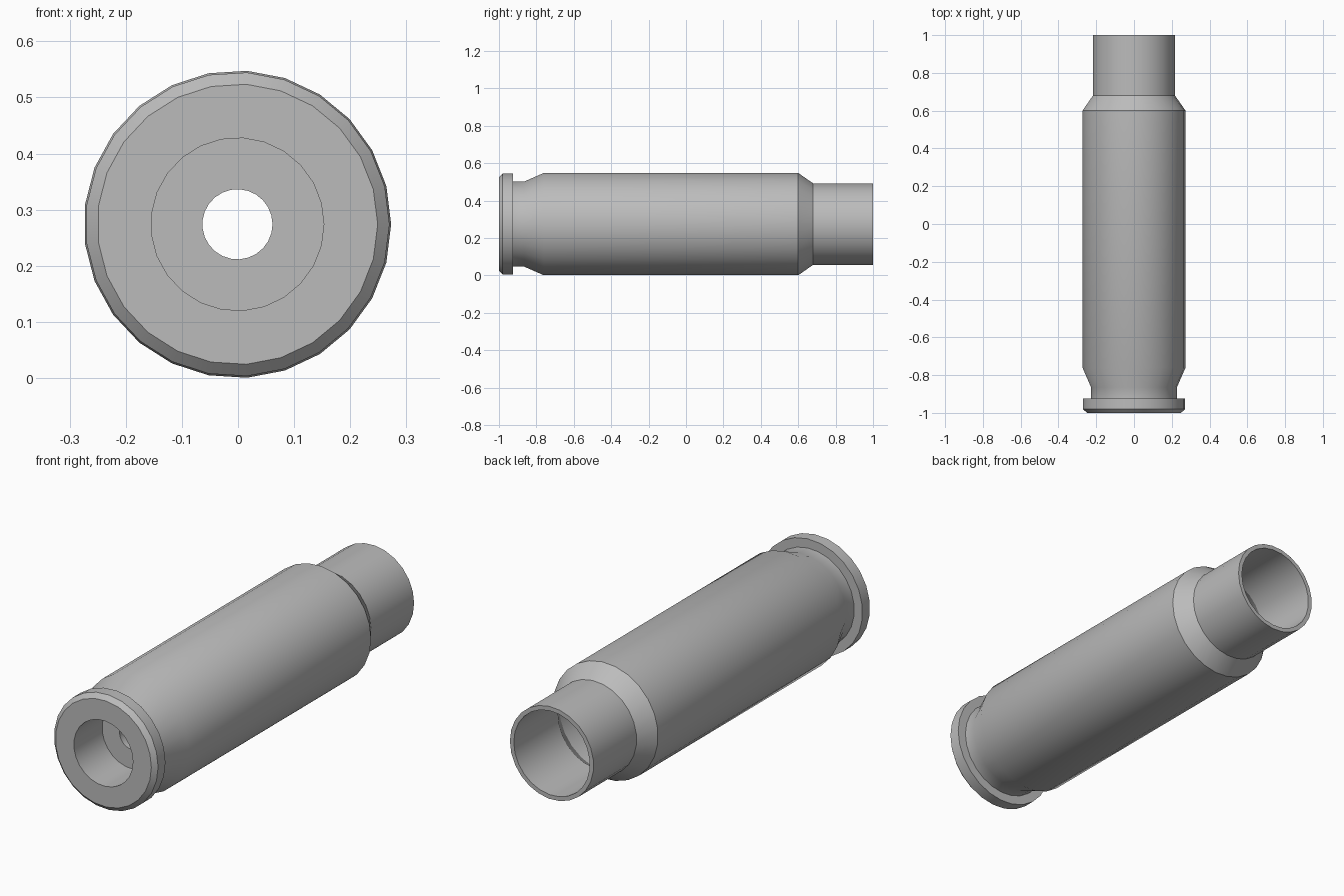
import bpy, bmesh, math

SIDES = 25
RADIUS = 0.274

if "Cube" in bpy.data.objects:
    bpy.data.objects.remove(bpy.data.objects["Cube"], do_unlink=True)

# Single plain metal colour
metal = bpy.data.materials.new("grey metal")
metal.use_nodes = True
grey = (0.5, 0.5, 0.5, 1)
metal.diffuse_color = grey
metal.node_tree.nodes["Principled BSDF"].inputs["Base Color"].default_value = grey


def revolve(name, profile):
    """Spin a closed (y, radius) profile around the long axis."""
    bm = bmesh.new()
    rings = []
    for y, r in profile:
        ring = []
        for i in range(SIDES):
            a = math.tau * i / SIDES
            ring.append(bm.verts.new((r * math.cos(a), y, r * math.sin(a))))
        rings.append(ring)
    for k, ring in enumerate(rings):
        after = rings[(k + 1) % len(rings)]
        for i in range(SIDES):
            j = (i + 1) % SIDES
            bm.faces.new((ring[i], ring[j], after[j], after[i]))
    bmesh.ops.recalc_face_normals(bm, faces=bm.faces)
    mesh = bpy.data.meshes.new(name)
    bm.to_mesh(mesh)
    bm.free()
    obj = bpy.data.objects.new(name, mesh)
    bpy.context.collection.objects.link(obj)
    mesh.materials.append(metal)
    return obj


profile = [
    # Rim with a chamfered front edge
    (-1.0, 0.25), (-0.98, 0.271), (-0.925, 0.271),
    # Groove and its slope up to the body
    (-0.925, 0.228), (-0.865, 0.228), (-0.76, RADIUS),
    # Body, shoulder and open neck
    (0.60, RADIUS), (0.68, 0.218), (1.0, 0.218),
    # Hollow inside
    (1.0, 0.198), (0.67, 0.198), (0.59, 0.25), (-0.70, 0.25),
    # Small through hole and front pocket
    (-0.70, 0.0625), (-0.79, 0.0625), (-0.79, 0.154), (-1.0, 0.154),
]
case = revolve("hollow_case", profile)
case.location = (-0.001, 0, RADIUS)

# Smooth round walls, crisp steps
bpy.ops.object.select_all(action="DESELECT")
case.select_set(True)
bpy.context.view_layer.objects.active = case
bpy.ops.object.shade_smooth_by_angle(angle=math.radians(30))
